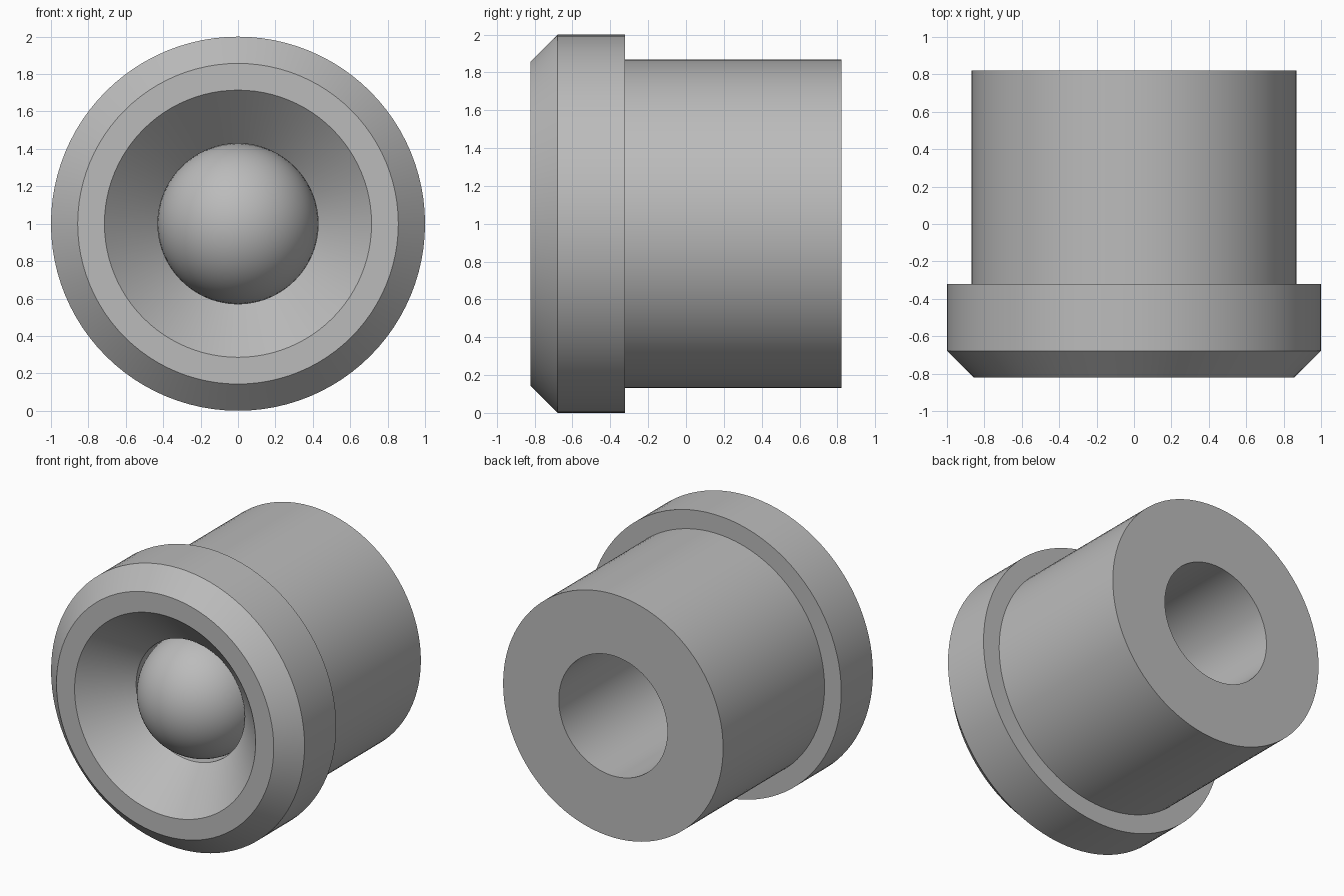
import bpy, bmesh, math
from mathutils import Matrix, Vector

cube = bpy.data.objects.get("Cube")
if cube:
    bpy.data.objects.remove(cube, do_unlink=True)

SEGMENTS = 96
UNIT = 1 / 7            # flange radius is seven units
FRONT = -5.75 * UNIT    # y of the front face
BACK = 5.75 * UNIT
BORE = 3 * UNIT

steel = bpy.data.materials.new("grey steel")
steel.use_nodes = True
colour = (0.5, 0.5, 0.5, 1)
steel.diffuse_color = colour
steel.node_tree.nodes["Principled BSDF"].inputs["Base Color"].default_value = colour


def add_object(name, bm, angle):
    bmesh.ops.recalc_face_normals(bm, faces=bm.faces)
    mesh = bpy.data.meshes.new(name)
    bm.to_mesh(mesh)
    bm.free()
    mesh.materials.append(steel)
    obj = bpy.data.objects.new(name, mesh)
    bpy.context.collection.objects.link(obj)
    bpy.ops.object.select_all(action="DESELECT")
    obj.select_set(True)
    bpy.context.view_layer.objects.active = obj
    bpy.ops.object.shade_smooth_by_angle(angle=math.radians(angle))
    return obj


# Flanged sleeve: closed section (radius, y) turned about the y axis
section = [
    (BORE, BACK),
    (0.868, BACK),
    (0.868, FRONT + 3.5 * UNIT),
    (1, FRONT + 3.5 * UNIT),
    (1, FRONT + UNIT),
    (6 * UNIT, FRONT),
    (5 * UNIT, FRONT),
    (BORE, FRONT + 2 * UNIT),
]
bm = bmesh.new()
verts = [bm.verts.new((r, y, 0)) for r, y in section]
edges = [bm.edges.new((v, verts[i - 1])) for i, v in enumerate(verts)]
bmesh.ops.spin(bm, geom=verts + edges, cent=(0, 0, 0), axis=(0, 1, 0),
               angle=math.tau, steps=SEGMENTS, use_merge=True)
bmesh.ops.remove_doubles(bm, verts=bm.verts, dist=0.0001)
sleeve = add_object("flanged_sleeve", bm, 30)
sleeve.location = Vector((0, 0, 1))

# Ball held in the bore, its front flush with the flange face
bm = bmesh.new()
bmesh.ops.create_uvsphere(bm, u_segments=SEGMENTS, v_segments=48, radius=BORE,
                          matrix=Matrix.Rotation(math.pi / 2, 4, "X"))
ball = add_object("ball", bm, 60)
ball.location = Vector((0, FRONT + BORE, 1))
